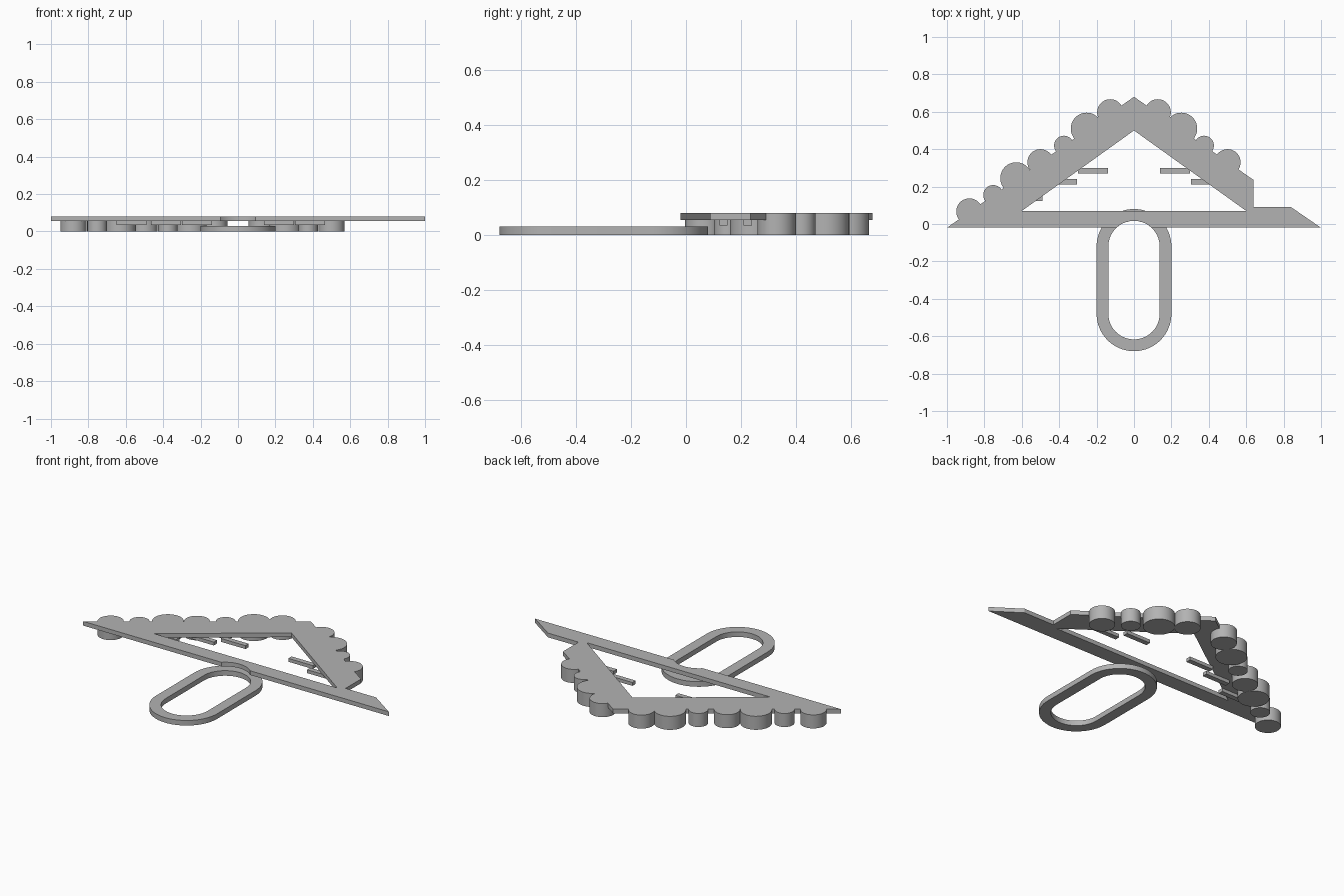
import bpy, bmesh
from math import pi, sin, cos, asin, radians
from mathutils import Vector

cube = bpy.data.objects.get("Cube")
if cube:
    bpy.data.objects.remove(cube, do_unlink=True)

GREY = (0.45, 0.45, 0.45, 1.0)
mat = bpy.data.materials.new("plain grey")
mat.use_nodes = True
mat.diffuse_color = GREY
mat.node_tree.nodes["Principled BSDF"].inputs["Base Color"].default_value = GREY


def arc(cx, cy, r, start, end, steps):
    """Points along an arc, angles in radians."""
    angles = [start + (end - start) * i / steps for i in range(steps + 1)]
    return [(cx + r * cos(a), cy + r * sin(a)) for a in angles]


def plate(name, loops, z0, z1):
    """Fill an outline (further loops are holes) and raise it from z0 to z1."""
    bm = bmesh.new()
    for loop in loops:
        verts = [bm.verts.new((x, y, z0)) for x, y in loop]
        for a, b in zip(verts, verts[1:] + verts[:1]):
            bm.edges.new((a, b))
    bmesh.ops.triangle_fill(bm, use_beauty=True, edges=bm.edges[:], normal=(0, 0, 1))
    top = bmesh.ops.extrude_face_region(bm, geom=bm.faces[:])["geom"]
    moved = [g for g in top if isinstance(g, bmesh.types.BMVert)]
    bmesh.ops.translate(bm, verts=moved, vec=Vector((0, 0, z1 - z0)))
    bmesh.ops.recalc_face_normals(bm, faces=bm.faces[:])
    mesh = bpy.data.meshes.new(name)
    bm.to_mesh(mesh)
    bm.free()
    mesh.materials.append(mat)
    obj = bpy.data.objects.new(name, mesh)
    bpy.context.collection.objects.link(obj)
    bpy.ops.object.select_all(action='DESELECT')
    obj.select_set(True)
    bpy.context.view_layer.objects.active = obj
    bpy.ops.object.shade_smooth_by_angle(angle=radians(30))
    return obj


def stadium(r, y_low, y_high):
    return arc(0, y_high, r, 0, pi, 32) + arc(0, y_low, r, pi, 2 * pi, 32)


BASE, UNDER, TOP = 0.0, 0.055, 0.08
LOW, HIGH, INNER = -0.48, -0.12, 0.137

# Triangular frame with a stepped right end and an arched notch over the loop
edge = asin((-0.02 - HIGH) / INNER)
notch = arc(0, HIGH, INNER, pi - edge, edge, 24)
outline = [(-1, -0.02)] + notch + [
    (1, -0.02), (0.84, 0.09), (0.64, 0.09), (0.64, 0.235), (0, 0.68)]
opening = [(-0.6, 0.07), (0.6, 0.07), (0, 0.5)]
plate("triangle_frame", [outline, opening], UNDER, TOP)

# Hanging loop
plate("hanging_loop", [stadium(0.2, LOW, HIGH), stadium(INNER, LOW, HIGH)], BASE, 0.03)

# Round studs along the two slopes, from the peak outward
studs = [(0.127, 0.597, 0.07), (0.253, 0.51, 0.085), (0.375, 0.42, 0.052),
         (0.5, 0.33, 0.07), (0.63, 0.245, 0.085), (0.753, 0.155, 0.053),
         (0.88, 0.067, 0.07)]
for side, label, count in ((-1, "right", 7), (1, "left", 4)):
    for i, (x, y, r) in enumerate(studs[:count]):
        circle = arc(side * x, y, r, 0, 2 * pi, 48)[:-1]
        plate(f"{label}_stud_{i + 1}", [circle], BASE, TOP)

# Short bars beneath the frame
bars = [(0.14, 0.27), (0.305, 0.21), (0.49, 0.122)]
for side, label, count in ((-1, "right", 3), (1, "left", 2)):
    for i, (x, y) in enumerate(bars[:count]):
        a, b = sorted((side * x, side * (x + 0.16)))
        rect = [(a, y), (b, y), (b, y + 0.03), (a, y + 0.03)]
        plate(f"{label}_bar_{i + 1}", [rect], 0.035, UNDER)
